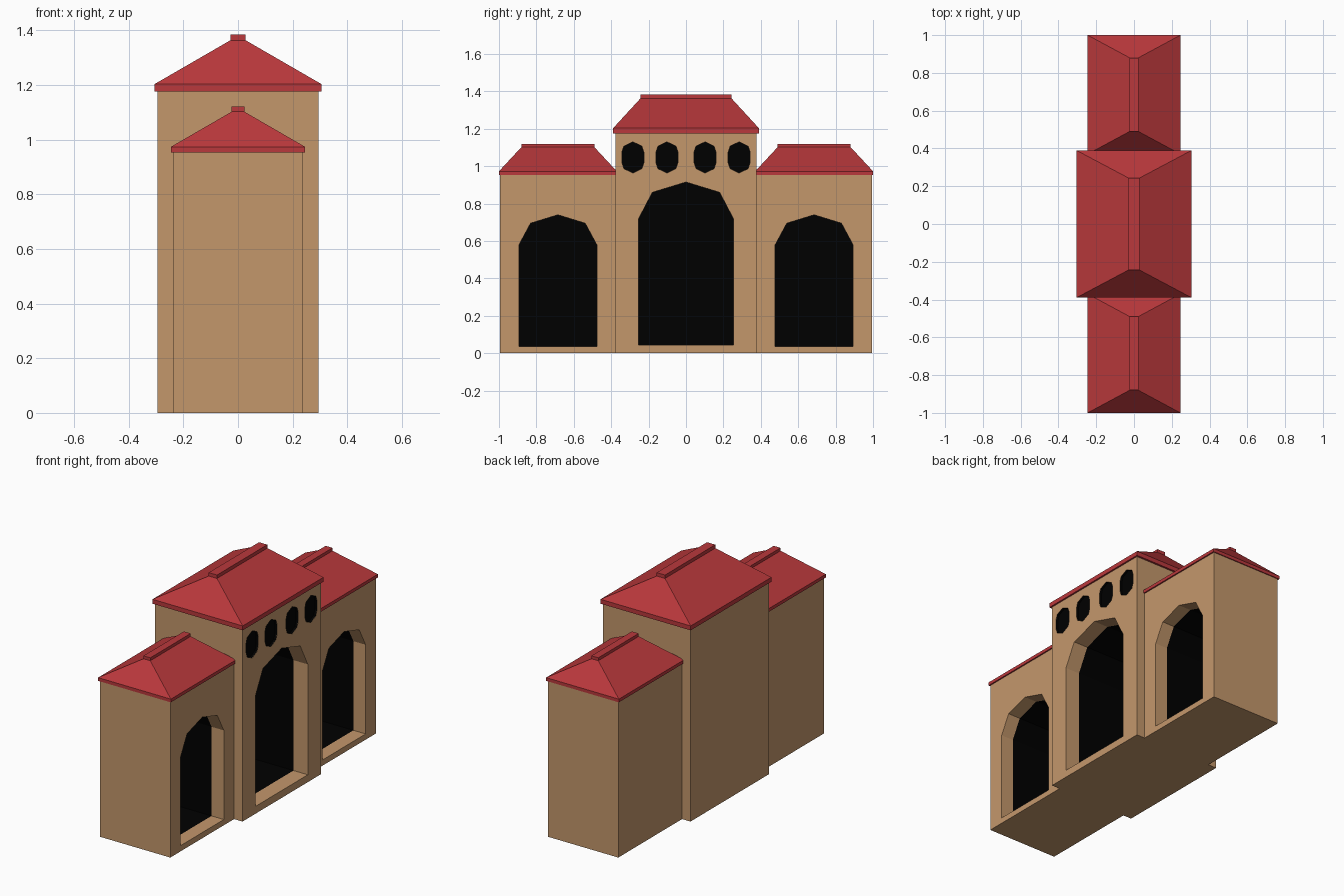
import bpy, bmesh

if "Cube" in bpy.data.objects:
    bpy.data.objects.remove(bpy.data.objects["Cube"])


def material(name, color):
    m = bpy.data.materials.new(name)
    m.diffuse_color = (*color, 1)
    m.use_nodes = True
    m.node_tree.nodes["Principled BSDF"].inputs["Base Color"].default_value = m.diffuse_color
    return m


STONE = material("sandstone", (0.55, 0.31, 0.148))
TILE = material("red_tile", (0.49, 0.04, 0.045))
BLACK = material("dark_opening", (0, 0, 0))


def finish(name, bm, *mats):
    bmesh.ops.recalc_face_normals(bm, faces=bm.faces)
    me = bpy.data.meshes.new(name)
    bm.to_mesh(me)
    bm.free()
    for m in mats:
        me.materials.append(m)
    ob = bpy.data.objects.new(name, me)
    bpy.context.collection.objects.link(ob)
    return ob


def loft(bm, rings):
    """Skin a stack of equal point rings and cap both ends."""
    rings = [[bm.verts.new(p) for p in r] for r in rings]
    bm.faces.new(rings[0])
    bm.faces.new(rings[-1])
    return [[bm.faces.new((a[i], a[i - 1], b[i - 1], b[i])) for i in range(len(a))]
            for a, b in zip(rings, rings[1:])]


def rect(hx, hy, cy, z):
    return [(-hx, cy - hy, z), (hx, cy - hy, z), (hx, cy + hy, z), (-hx, cy + hy, z)]


def block(name, hx, hy, cy, z1):
    bm = bmesh.new()
    loft(bm, [rect(hx, hy, cy, 0), rect(hx, hy, cy, z1)])
    return finish(name, bm, STONE, BLACK)


def roof(name, eave, ridge, cy, zs):
    """Hipped roof: eave band, slopes, ridge cap."""
    bm = bmesh.new()
    loft(bm, [rect(*size, cy, z) for size, z in zip((eave, eave, ridge, ridge), zs)])
    finish(name, bm, TILE)


def cut(wall, profile, back, mid, front):
    """Sink a (y, z) outline into the +x wall: stone reveal to mid, black room to back."""
    bm = bmesh.new()
    bands = loft(bm, [[(x, y, z) for y, z in profile] for x in (back, mid, front)])
    for f in bm.faces:
        f.material_index = 1
    for f in bands[1]:
        f.material_index = 0
    cutter = finish("opening_cutter", bm, STONE, BLACK)
    cutter.hide_render = True
    mod = wall.modifiers.new("opening", "BOOLEAN")
    mod.operation, mod.solver, mod.object = "DIFFERENCE", "EXACT", cutter
    bpy.context.view_layer.objects.active = wall
    bpy.ops.object.modifier_apply(modifier=mod.name)
    bpy.data.objects.remove(cutter)


def arch(wall, back, mid, cy, half, shoulder, z):
    sill, spring, haunch, apex = z
    profile = [(cy - half, sill), (cy + half, sill), (cy + half, spring),
               (cy + shoulder, haunch), (cy, apex),
               (cy - shoulder, haunch), (cy - half, spring)]
    cut(wall, profile, back, mid, 0.4)


# Central hall
hall = block("central_hall", 0.295, 0.378, 0, 1.176)
arch(hall, -0.19, 0.198, 0, 0.253, 0.18, (0.045, 0.72, 0.86, 0.915))
roof("central_roof", (0.305, 0.39), (0.028, 0.243), 0, (1.176, 1.203, 1.363, 1.384))

# Row of small oval windows
quarter = [(0.059, 0.027), (0.048, 0.06), (0, 0.083)]
upper = quarter + [(-y, z) for y, z in quarter[1::-1]]
oval = upper + [(-y, -z) for y, z in (upper[0], upper[1], upper[2], upper[3], upper[4])]
for cy in (-0.284, -0.102, 0.102, 0.284):
    cut(hall, [(cy + y, 1.047 + z) for y, z in oval], 0.28, 0.294, 0.4)

# Two lower wings
for side, s in (("front", -1), ("back", 1)):
    wing = block(side + "_wing", 0.238, 0.309, s * 0.685, 0.953)
    arch(wing, -0.19, 0.155, s * 0.685, 0.208, 0.146, (0.035, 0.58, 0.695, 0.74))
    roof(side + "_roof", (0.246, 0.315), (0.023, 0.195), s * 0.685,
         (0.953, 0.973, 1.102, 1.12))
